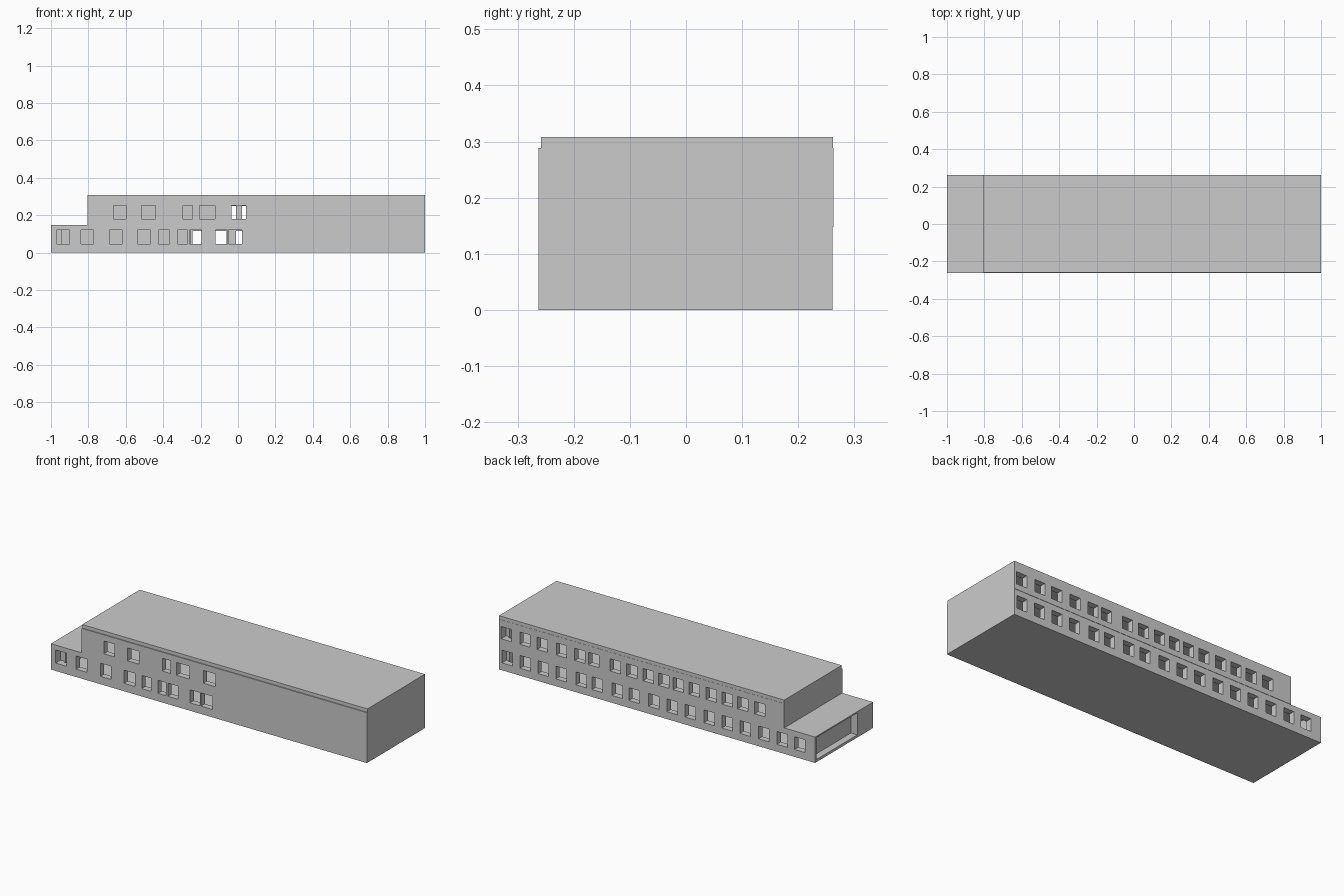
import bpy, bmesh
from mathutils import Vector

if "Cube" in bpy.data.objects:
    bpy.data.objects.remove(bpy.data.objects["Cube"])


def boxes(name, specs):
    """One object made from boxes given as (x0, x1, y0, y1, z0, z1)."""
    bm = bmesh.new()
    for x0, x1, y0, y1, z0, z1 in specs:
        r = bmesh.ops.create_cube(bm, size=1)
        for v in r["verts"]:
            v.co = Vector((x0 + (v.co.x + .5) * (x1 - x0),
                           y0 + (v.co.y + .5) * (y1 - y0),
                           z0 + (v.co.z + .5) * (z1 - z0)))
    me = bpy.data.meshes.new(name)
    bm.to_mesh(me)
    bm.free()
    ob = bpy.data.objects.new(name, me)
    bpy.context.collection.objects.link(ob)
    return ob


def cut(ob, specs):
    """Subtract boxes from an object and bake the result."""
    tool = boxes("cutter", specs)
    tool.hide_render = True
    m = ob.modifiers.new("cut", "BOOLEAN")
    m.operation, m.solver, m.object = "DIFFERENCE", "EXACT", tool
    bpy.context.view_layer.objects.active = ob
    bpy.ops.object.modifier_apply(modifier=m.name)
    bpy.data.objects.remove(tool)


W = .263   # half depth of the building
T = .035   # wall thickness


def front(spans, z0, z1):
    return [(a, b, -W - .05, -W + T + .01, z0, z1) for a, b in spans]


def back(centres, z0, z1):
    return [(c - .033, c + .033, W - T - .01, W + .05, z0, z1) for c in centres]


# ground floor shell
ground = boxes("ground_floor", [(-1, 1, -W, .261, 0, .148)])
cut(ground, [(-.94, 1 - T, -W + T, .261 - T, .012, .138)])
cut(ground, front([(-.97, -.90), (-.84, -.772), (-.687, -.62), (-.537, -.468),
                   (-.425, -.366), (-.323, -.27), (-.26, -.195),
                   (-.12, -.057), (-.05, .022)], .045, .12)
    + back([.949, .835, .722, .608, .481, .38, .253, .146, .022, -.095, -.21,
            -.329, -.443, -.557, -.674, -.791, -.902], .042, .115))
# wide recess in the left end
cut(ground, [(-1.1, -.96, -.12, .25, .015, .14)])

# upper floor shell
upper = boxes("upper_floor", [(-.805, 1, -W, W, .148, .288)])
cut(upper, [(-.805 + T, 1 - T, -W + T, W - T, .158, .28)])
cut(upper, front([(-.665, -.598), (-.515, -.442), (-.295, -.243),
                  (-.205, -.122), (-.035, .043)], .18, .253)
    + back([.953, .835, .725, .604, .487, .399, .263, .158, .054, -.044,
            -.136, -.237, -.345, -.446, -.544, -.652], .18, .25))

# roof slab
boxes("roof", [(-.805, 1, -.258, .262, .288, .308)])

# inner walls between front and back rooms
boxes("inner_walls", [(-.94, -.25, -.01, .01, .012, .138),
                      (-.77, -.11, -.01, .01, .158, .28)])
